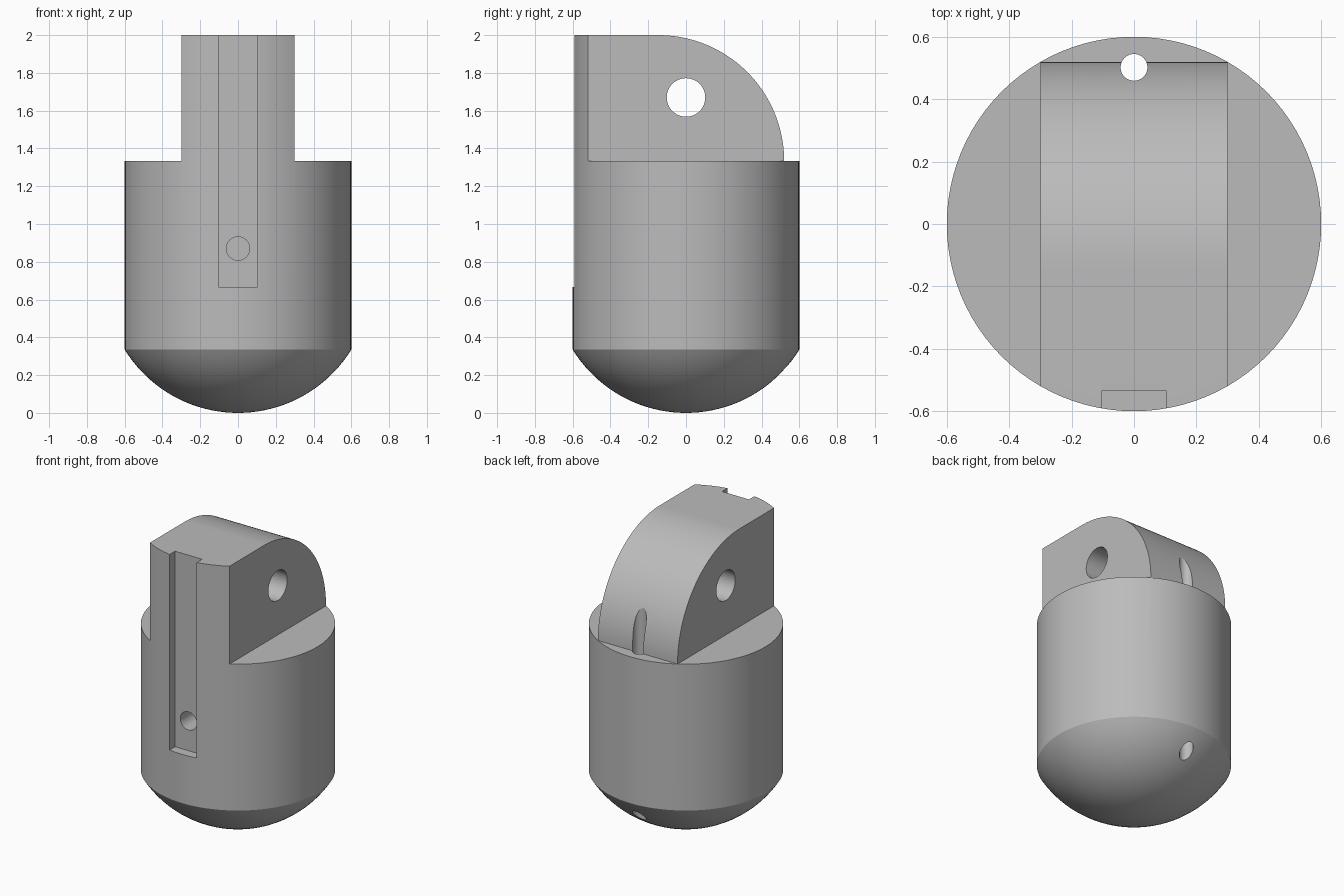
import bpy, bmesh, math
from mathutils import Matrix, Vector

R = 0.6          # body radius
RIM = 0.335      # height of the dome rim
STEP = 1.333     # height of the shoulder
TOP = 2.0
HALF = 0.3       # half width of the tang

cube = bpy.data.objects.get("Cube")
if cube:
    bpy.data.objects.remove(cube, do_unlink=True)

grey = bpy.data.materials.new("plain grey")
grey.use_nodes = True
colour = (0.5, 0.5, 0.5, 1)
grey.diffuse_color = colour
grey.node_tree.nodes["Principled BSDF"].inputs["Base Color"].default_value = colour


def finish(bm, name):
    bmesh.ops.recalc_face_normals(bm, faces=bm.faces)
    mesh = bpy.data.meshes.new(name)
    bm.to_mesh(mesh)
    bm.free()
    mesh.materials.append(grey)
    obj = bpy.data.objects.new(name, mesh)
    bpy.context.collection.objects.link(obj)
    return obj


def box(name, low, high):
    bm = bmesh.new()
    low, high = Vector(low), Vector(high)
    size = Matrix.Diagonal((*(high - low), 1))
    bmesh.ops.create_cube(bm, size=1, matrix=Matrix.Translation((low + high) / 2) @ size)
    return finish(bm, name)


def rod(name, start, end, radius):
    bm = bmesh.new()
    start, end = Vector(start), Vector(end)
    turn = (end - start).to_track_quat('Z', 'Y').to_matrix().to_4x4()
    bmesh.ops.create_cone(bm, cap_ends=True, segments=48, radius1=radius, radius2=radius,
                          depth=(end - start).length,
                          matrix=Matrix.Translation((start + end) / 2) @ turn)
    return finish(bm, name)


# Domed cylinder, turned around the vertical axis
ball = (R * R + RIM * RIM) / (2 * RIM)
sweep = math.asin(R / ball)
profile = [(ball * math.sin(sweep * i / 20), ball - ball * math.cos(sweep * i / 20)) for i in range(21)]
profile += [(R, TOP), (0, TOP)]
bm = bmesh.new()
verts = [bm.verts.new((x, 0, z)) for x, z in profile]
edges = [bm.edges.new(pair) for pair in zip(verts, verts[1:])]
bmesh.ops.spin(bm, geom=verts + edges, axis=(0, 0, 1), cent=(0, 0, 0),
               angle=math.tau, steps=96, use_duplicate=False)
bmesh.ops.remove_doubles(bm, verts=bm.verts, dist=0.0001)
body = finish(bm, "body")

# Waste on both sides of the tang
cutters = [box("side_cutter", (min(s * HALF, s), -1, STEP), (max(s * HALF, s), 1, TOP + 0.2))
           for s in (-1, 1)]

# Waste behind the rounded back of the tang
arc = TOP - STEP
back = math.sqrt(R * R - HALF * HALF)
outline = [(back - arc + arc * math.cos(math.pi / 2 * i / 40), STEP + arc * math.sin(math.pi / 2 * i / 40))
           for i in range(41)]
outline += [(back - arc, TOP + 0.2), (1, TOP + 0.2), (1, STEP)]
bm = bmesh.new()
face = bm.faces.new([bm.verts.new((-0.5, y, z)) for y, z in outline])
side = bmesh.ops.extrude_face_region(bm, geom=[face])["geom"]
bmesh.ops.translate(bm, vec=(1, 0, 0), verts=[g for g in side if isinstance(g, bmesh.types.BMVert)])
cutters.append(finish(bm, "arc_cutter"))

# Front slot, blind front hole, pin hole and long vertical hole
cutters += [
    box("slot_cutter", (-0.102, -1, 0.667), (0.102, -0.533, TOP + 0.2)),
    rod("front_hole_cutter", (0, -0.8, 0.87), (0, 0, 0.87), 0.062),
    rod("pin_hole_cutter", (-1, 0, 1.67), (1, 0, 1.67), 0.102),
    rod("vertical_hole_cutter", (0, 0.502, -0.2), (0, 0.502, TOP + 0.2), 0.043),
]

bpy.ops.object.select_all(action='DESELECT')
bpy.context.view_layer.objects.active = body
body.select_set(True)
for cutter in cutters:
    mod = body.modifiers.new(cutter.name, 'BOOLEAN')
    mod.operation = 'DIFFERENCE'
    mod.solver = 'EXACT'
    mod.object = cutter
    bpy.ops.object.modifier_apply(modifier=mod.name)
    bpy.data.objects.remove(cutter, do_unlink=True)

bpy.ops.object.shade_smooth_by_angle(angle=math.radians(20))
